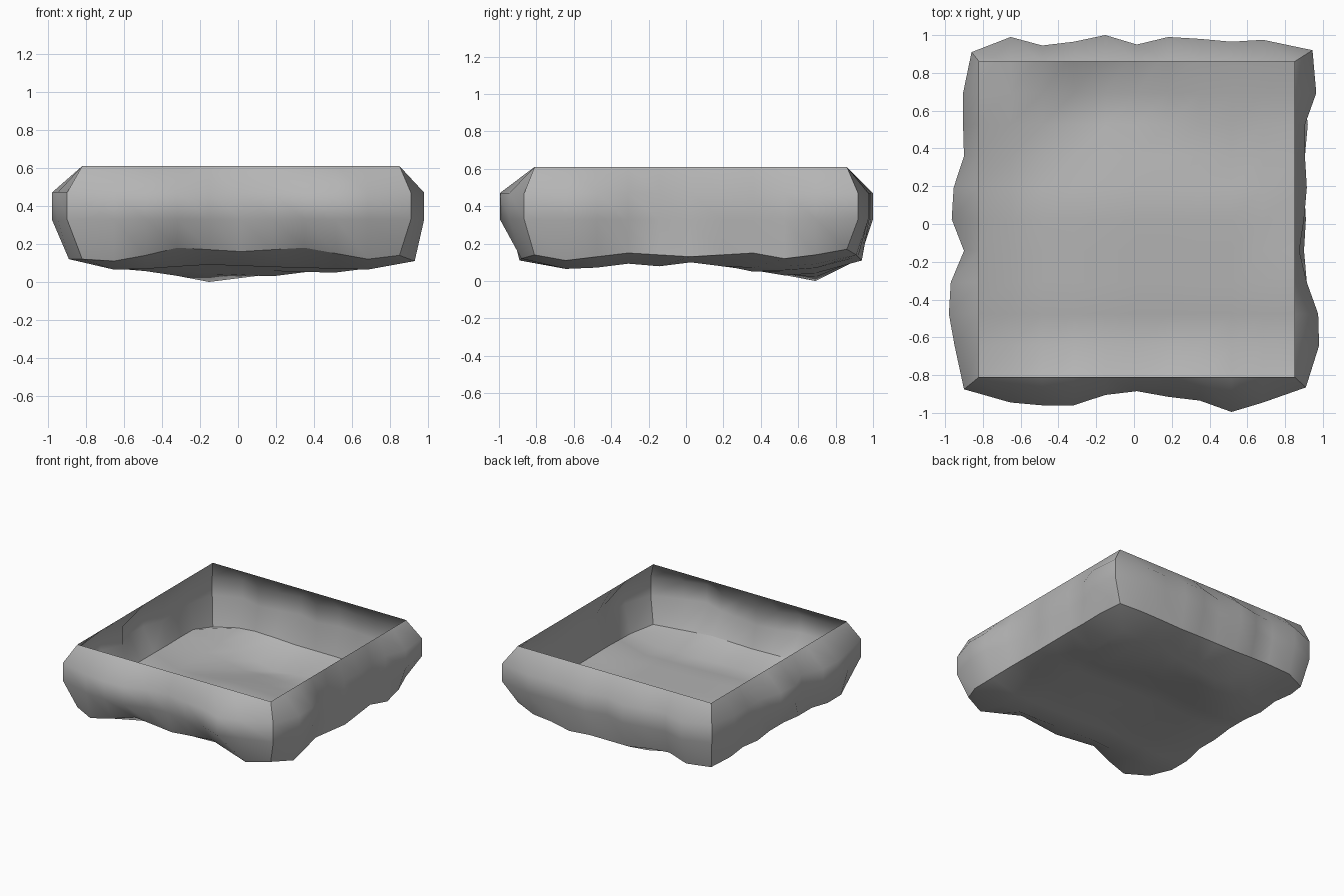
import bpy, bmesh

cube = bpy.data.objects.get("Cube")
if cube:
    bpy.data.objects.remove(cube, do_unlink=True)

SEGMENTS = 10
RIM_HEIGHT = 0.61
FOLD_HEIGHT = 0.19  # base edge height where it does not bulge outward

# Outward bulge of each wall, sampled along the wall, in hundredths
bulge = {
    "front": (6.5, 13.5, 15, 15, 9.5, 7.5, 10.5, 12.5, 18.5, 13.5, 5.5),
    "back": (5, 13, 8.5, 10.5, 14, 9, 13, 12, 10.5, 11.5, 6),
    "left_hand": (8, 13, 16, 15, 8, 14.5, 13.5, 8, 8.5, 8.5, 4),
    "right_hand": (6, 13, 12.5, 6.5, 2.5, 5, 6.5, 5.5, 5.5, 11.5, 9.5),
}
# Height of the wavy edge where each wall meets the floor, in hundredths
base = {
    "front": (12, 11, 14, 18, 17, 16, 17, 18, 15, 12, 14),
    "back": (11, 12, 15, 14, 12, 12, 12, 11, 13, 14, 17),
    "left_hand": (12, 12, 12, 14, 14, 15, 15, 14, 15, 14, 11),
    "right_hand": (14, 11, 13, 15, 14, 13, 14, 15, 12, 14, 17),
}
# Sagging floor: lowest height across the width and along the depth
sag_x = (12, 6.5, 5.5, 2.5, 0, 1.5, 3, 4.5, 5, 6.5, 12)
sag_y = (12, 6.5, 7, 8.5, 7.5, 9, 7.5, 5, 3, 0, 12)

# Wall heights from rim to base, with the share of the bulge at each
rows = ((RIM_HEIGHT, 0), (0.47, 1), (0.33, 1))


def walls_at(i, j):
    """Walls that own a grid position, with the sample index and outward direction."""
    found = []
    if j == 0:
        found.append(("front", i, (0, -1)))
    if j == SEGMENTS:
        found.append(("back", i, (0, 1)))
    if i == 0:
        found.append(("left_hand", j, (-1, 0)))
    if i == SEGMENTS:
        found.append(("right_hand", j, (1, 0)))
    return found


def grid_xy(i, j):
    return -0.82 + 1.67 * i / SEGMENTS, -0.81 + 1.67 * j / SEGMENTS


def wall_point(i, j, row):
    x, y = grid_xy(i, j)
    z, share = rows[row]
    for name, k, (dx, dy) in walls_at(i, j):
        x += dx * share * bulge[name][k] / 100
        y += dy * share * bulge[name][k] / 100
    return x, y, z


def base_point(i, j):
    """Base edge: the lower it hangs, the further out it swells."""
    x, y = grid_xy(i, j)
    owners = walls_at(i, j)
    name, k, (dx, dy) = owners[0]
    z = base[name][k] / 100
    if len(owners) == 1:
        x += dx * (FOLD_HEIGHT - z)
        y += dy * (FOLD_HEIGHT - z)
    return x, y, z


def floor_point(i, j):
    a, b = sag_x[i], sag_y[j]
    return (*grid_xy(i, j), (max(a, b) + 0.4 * abs(a - b)) / 100)


bm = bmesh.new()

# Walls: one closed ring of columns around the tray
n = SEGMENTS
ring = ([(i, 0) for i in range(n)] + [(n, j) for j in range(n)]
        + [(i, n) for i in range(n, 0, -1)] + [(0, j) for j in range(n, 0, -1)])
columns = {}
for p in ring:
    points = [wall_point(*p, r) for r in range(len(rows))] + [base_point(*p)]
    columns[p] = [bm.verts.new(co) for co in points]
for p, q in zip(ring, ring[1:] + ring[:1]):
    for upper in range(len(rows)):
        bm.faces.new((columns[p][upper], columns[p][upper + 1],
                      columns[q][upper + 1], columns[q][upper]))

# Floor: a grid that shares its border with the walls
floor = {}
for i in range(n + 1):
    for j in range(n + 1):
        floor[i, j] = columns[i, j][-1] if (i, j) in columns else bm.verts.new(floor_point(i, j))
for i in range(n):
    for j in range(n):
        bm.faces.new((floor[i, j], floor[i, j + 1], floor[i + 1, j + 1], floor[i + 1, j]))

# Smooth surfaces with crisp corner and base edges
for face in bm.faces:
    face.smooth = True
base_verts = {col[-1] for col in columns.values()}
corner_verts = {v for p, col in columns.items() if len(walls_at(*p)) == 2 for v in col}
for edge in bm.edges:
    ends = set(edge.verts)
    if ends <= corner_verts or ends <= base_verts:
        edge.smooth = False

mesh = bpy.data.meshes.new("tray")
bm.to_mesh(mesh)
bm.free()
tray = bpy.data.objects.new("tray", mesh)
bpy.context.collection.objects.link(tray)

# Plain grey finish
grey = bpy.data.materials.new("grey")
grey.use_nodes = True
colour = (0.46, 0.46, 0.46, 1)
grey.diffuse_color = colour
grey.node_tree.nodes["Principled BSDF"].inputs["Base Color"].default_value = colour
mesh.materials.append(grey)
